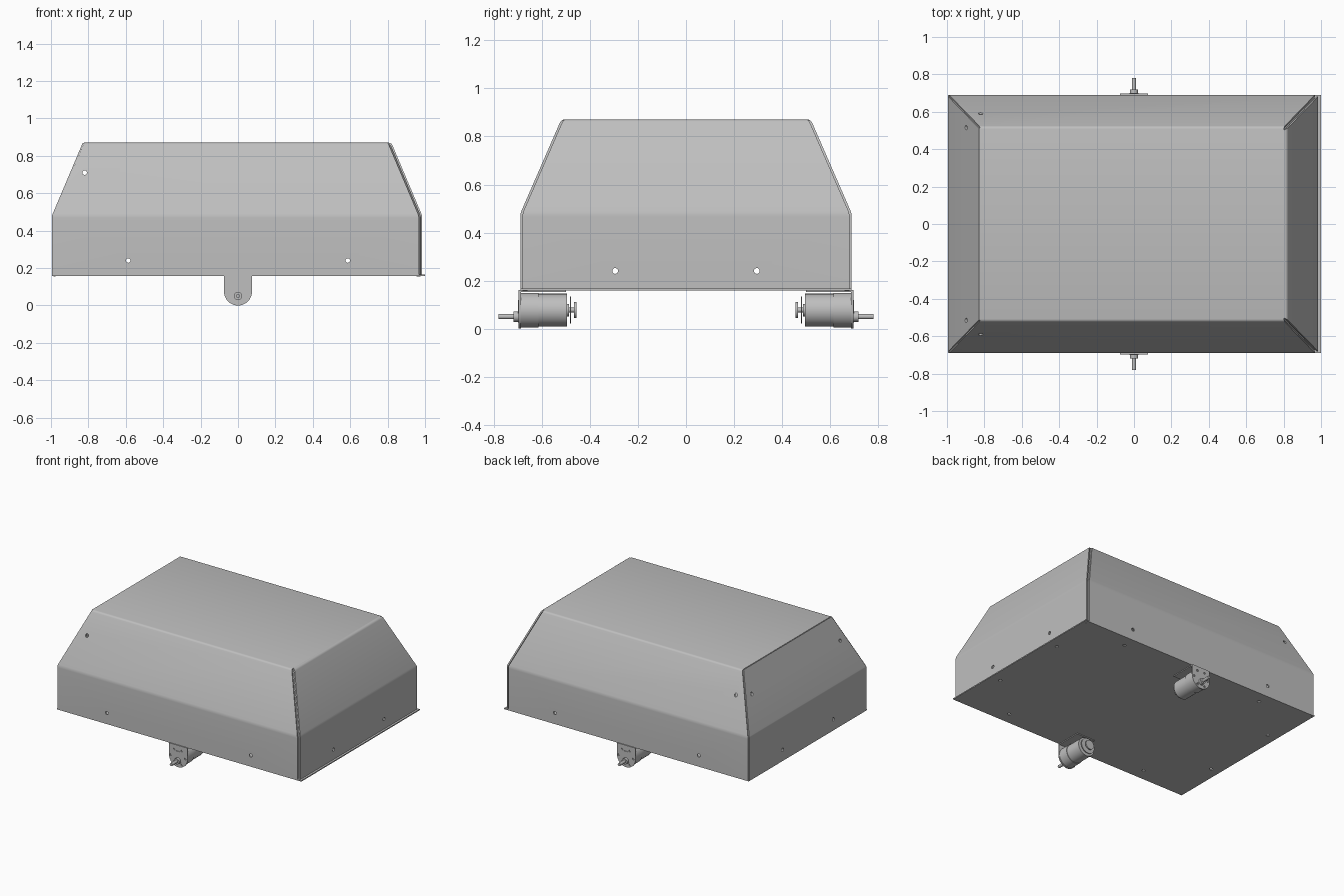
import bpy, bmesh, math
from mathutils import Matrix, Vector

cube = bpy.data.objects.get("Cube")
if cube:
    bpy.data.objects.remove(cube, do_unlink=True)

steel = bpy.data.materials.new("grey_steel")
steel.use_nodes = True
GREY = (0.52, 0.52, 0.52, 1)
steel.diffuse_color = GREY
steel.node_tree.nodes["Principled BSDF"].inputs["Base Color"].default_value = GREY
parts = []


def add_object(name, bm, keep=True):
    mesh = bpy.data.meshes.new(name)
    bm.to_mesh(mesh)
    bm.free()
    obj = bpy.data.objects.new(name, mesh)
    bpy.context.collection.objects.link(obj)
    if keep:
        mesh.materials.append(steel)
        parts.append(obj)
    return obj


def apply_modifiers(obj):
    bpy.context.view_layer.objects.active = obj
    for mod in list(obj.modifiers):
        bpy.ops.object.modifier_apply(modifier=mod.name)


def sheet(name, rows, thick=0.01, bend=0.012):
    """Folded sheet metal: each row is a left and a right point."""
    bm = bmesh.new()
    pairs = [[bm.verts.new(p) for p in row] for row in rows]
    for (a, b), (d, c) in zip(pairs, pairs[1:]):
        bm.faces.new((a, b, c, d))
    folds = [e for e in bm.edges if len(e.link_faces) == 2]
    if bend:
        bmesh.ops.bevel(bm, geom=folds, offset=bend, segments=3, profile=0.5, affect='EDGES')
    obj = add_object(name, bm)
    mod = obj.modifiers.new("thickness", 'SOLIDIFY')
    mod.thickness, mod.offset = thick, -1
    mod.use_even_offset = True
    apply_modifiers(obj)
    return obj


def add_cylinder(bm, centre, axis, radius, length, sides=20):
    turn = Vector((0, 0, 1)).rotation_difference(Vector(axis)).to_matrix().to_4x4()
    bmesh.ops.create_cone(bm, cap_ends=True, segments=sides, radius1=radius, radius2=radius,
                          depth=length, matrix=Matrix.Translation(centre) @ turn)


def drill(objects, holes):
    """Cut round holes: (centre, axis, radius, length)."""
    bm = bmesh.new()
    for hole in holes:
        add_cylinder(bm, *hole)
    cutter = add_object("hole_cutter", bm, keep=False)
    cutter.hide_render = True
    for obj in objects:
        mod = obj.modifiers.new("holes", 'BOOLEAN')
        mod.operation, mod.solver, mod.object = 'DIFFERENCE', 'EXACT', cutter
        apply_modifiers(obj)
    bpy.data.objects.remove(cutter, do_unlink=True)


# Housing outline per level: left x, right x, half depth, height
LEVELS = [(-0.995, 0.985, 0.69, 0.16), (-0.995, 0.985, 0.69, 0.48), (-0.83, 0.82, 0.52, 0.87)]
GAP_L, GAP_R = 0.007, 0.018

# Front, top and back are one folded sheet
rows = []
for sign, levels in ((-1, LEVELS), (1, LEVELS[::-1])):
    for xl, xr, y, z in levels:
        rows.append(((xl + GAP_L, sign * y, z), (xr - GAP_R, sign * y, z)))
hood = sheet("hood", rows)

# Side panels
rows = [((xr, -y + GAP_R / 2, z), (xr, y - GAP_R / 2, z)) for xl, xr, y, z in LEVELS]
xl, xr, y, z = LEVELS[-1]
rows.append(((xr - GAP_R, -y + GAP_R, z), (xr - GAP_R, y - GAP_R, z)))
right_panel = sheet("plus_x_panel", rows)
left_panel = sheet("minus_x_panel", [((xl, y - GAP_L, z), (xl, -y + GAP_L, z))
                                     for xl, xr, y, z in LEVELS], bend=0.006)

# Corner flanges recessed behind the seams
for side, gap in ((-1, GAP_L), (1, GAP_R)):
    for sign in (-1, 1):
        rows = []
        for xl, xr, y, z in LEVELS:
            x = xr if side > 0 else xl
            pair = [(x - side * (gap + 0.01), sign * (y - 0.008), z - 0.004),
                    (x - side * 0.008, sign * (y - gap - 0.01), z - 0.004)]
            rows.append(pair if side * sign < 0 else pair[::-1])
        sheet("corner_flange", rows, thick=0.004, bend=0)

# Floor plate
floor = sheet("floor_plate", [((-0.995, -0.69, 0.166), (1, -0.69, 0.166)),
                              ((-0.995, 0.69, 0.166), (1, 0.69, 0.166))], thick=0.008)

# Fixing holes
holes = []
for s in (-1, 1):
    for t in (-1, 1):
        holes += [((s * 0.587, t * 0.69, 0.24), (0, 1, 0), 0.012, 0.1),
                  ((s * 0.99, t * 0.295, 0.24), (1, 0, 0), 0.012, 0.1),
                  ((s * 0.587, t * 0.6, 0.16), (0, 0, 1), 0.012, 0.06),
                  ((s * 0.92, t * 0.295, 0.16), (0, 0, 1), 0.012, 0.06)]
    holes += [((-0.82, s * 0.59, 0.71), (0, 1, 0), 0.012, 0.1),
              ((-0.9, s * 0.515, 0.71), (1, 0, 0), 0.012, 0.1)]
drill([hood, right_panel, left_panel, floor], holes)


def rounded_plate(name, half, centre_z, top, y0, y1):
    """Plate with a half-round lower end, from y0 to y1."""
    bm = bmesh.new()
    arc = [math.pi + math.pi * i / 20 for i in range(21)]
    outline = [(half * math.cos(a), centre_z + half * math.sin(a)) for a in arc]
    outline += [(half, top), (-half, top)]
    face = bm.faces.new([bm.verts.new((x, y0, z)) for x, z in outline])
    grown = bmesh.ops.extrude_face_region(bm, geom=[face])
    bmesh.ops.translate(bm, vec=(0, y1 - y0, 0),
                        verts=[v for v in grown["geom"] if isinstance(v, bmesh.types.BMVert)])
    bmesh.ops.recalc_face_normals(bm, faces=bm.faces)
    return add_object(name, bm)


# Gear motors: name, radius, inner and outer distance from the centre, height
MOTOR = [("gearbox", 0.072, 0.615, 0.69, 0.077), ("motor_can", 0.068, 0.495, 0.615, 0.077),
         ("rear_bearing", 0.026, 0.487, 0.496, 0.077), ("rear_shaft", 0.01, 0.46, 0.49, 0.077),
         ("encoder_disc", 0.056, 0.478, 0.483, 0.077), ("magnet_disc", 0.034, 0.457, 0.466, 0.077),
         ("shaft_boss", 0.022, 0.69, 0.718, 0.05), ("output_shaft", 0.011, 0.71, 0.78, 0.05)]
for s, place in ((-1, "front"), (1, "back")):
    for part, radius, y0, y1, z in MOTOR:
        bm = bmesh.new()
        add_cylinder(bm, (0, s * (y0 + y1) / 2, z), (0, 1, 0), radius, y1 - y0, 40)
        add_object(f"{place}_{part}", bm)
    # Mounting bracket with screw holes
    face = rounded_plate(f"{place}_bracket", 0.075, 0.075, 0.16, s * 0.688, s * 0.697)
    drill([face], [((t * x, s * 0.69, z), (0, 1, 0), 0.008, 0.04)
                   for t in (-1, 1) for x, z in ((0.03, 0.128), (0.06, 0.077), (0.03, 0.025))])
    rounded_plate(f"{place}_bracket_pad", 0.024, 0.05, 0.118, s * 0.69, s * 0.7)
    sheet(f"{place}_bracket_flange", [((-0.075, s * 0.595 - 0.095, 0.16), (0.075, s * 0.595 - 0.095, 0.16)),
                                      ((-0.075, s * 0.595 + 0.095, 0.16), (0.075, s * 0.595 + 0.095, 0.16))],
          thick=0.008)

# Smooth the bends and cylinders, keep edges sharp
bpy.ops.object.select_all(action='DESELECT')
for obj in parts:
    obj.select_set(True)
bpy.context.view_layer.objects.active = hood
bpy.ops.object.shade_smooth_by_angle(angle=math.radians(25))
